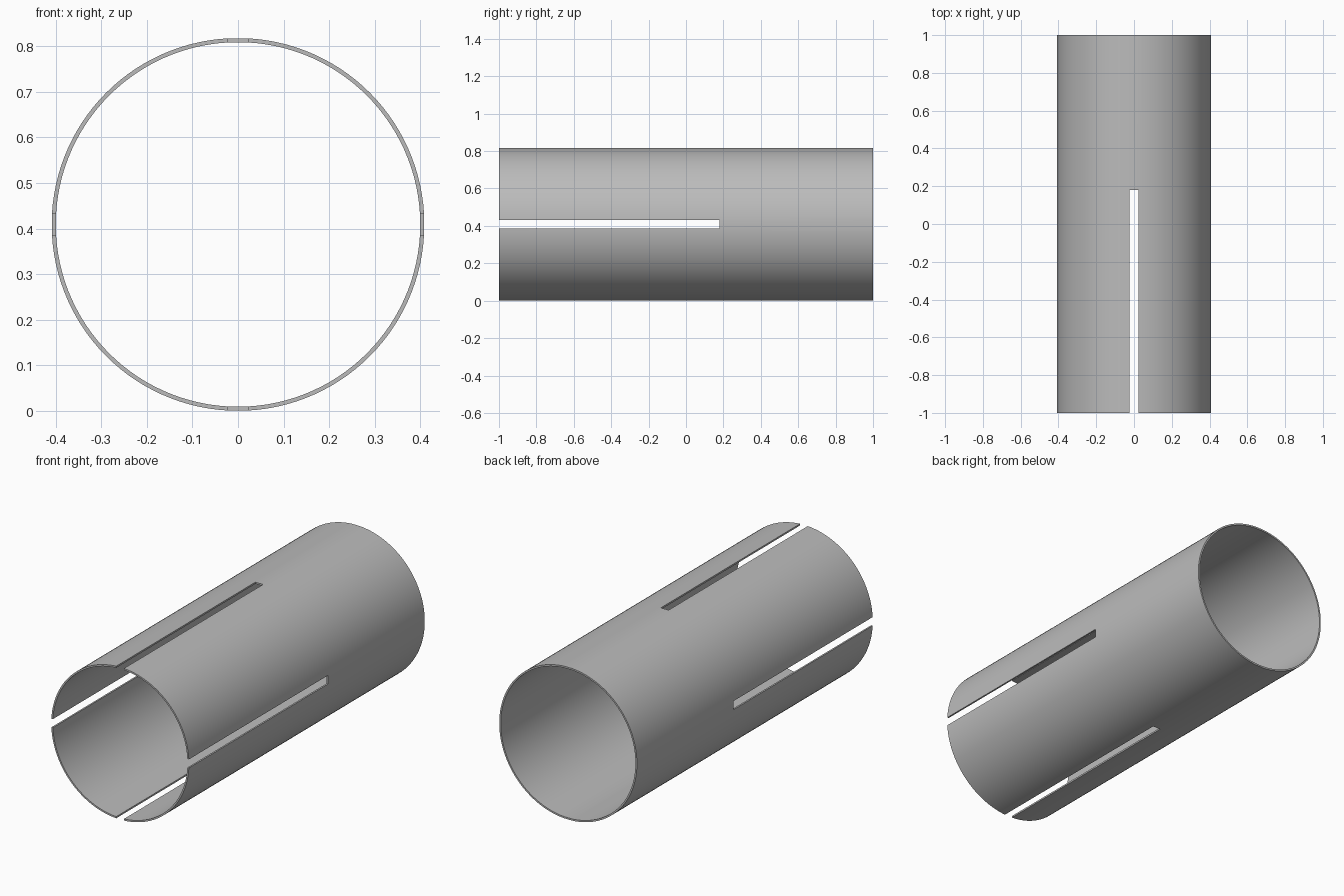
import bpy, bmesh, math

cube = bpy.data.objects.get("Cube")
if cube:
    bpy.data.objects.remove(cube, do_unlink=True)

R_OUT, R_IN = 0.409, 0.400      # tube wall
SLOT_HALF, SLOT_END = 0.023, 0.18
STEPS = 28                      # wall segments between neighbouring slots

metal = bpy.data.materials.new("grey metal")
metal.use_nodes = True
GREY = (0.5, 0.5, 0.5, 1)
metal.diffuse_color = GREY
metal.node_tree.nodes["Principled BSDF"].inputs["Base Color"].default_value = GREY


def ring(bm, radius, y):
    """Circle of points whose slot edges lie exactly on the slot sides."""
    edge = math.asin(SLOT_HALF / radius)
    span = math.pi / 2 - 2 * edge
    verts = []
    for quarter in range(4):
        for i in range(STEPS + 1):
            a = quarter * math.pi / 2 + edge + span * i / STEPS
            verts.append(bm.verts.new((radius * math.cos(a), y, R_OUT + radius * math.sin(a))))
    return verts


bm = bmesh.new()
ys = (-1, SLOT_END, 1)
outer = [ring(bm, R_OUT, y) for y in ys]
inner = [ring(bm, R_IN, y) for y in ys]
count = len(outer[0])


def strip(a, b, i):
    j = (i + 1) % count
    bm.faces.new((a[i], a[j], b[j], b[i]))


for i in range(count):
    in_slot = i % (STEPS + 1) == STEPS
    # solid rear sleeve and its back rim
    strip(outer[1], outer[2], i)
    strip(inner[2], inner[1], i)
    strip(outer[2], inner[2], i)
    if in_slot:
        # closed end and both side walls of a slot
        strip(inner[1], outer[1], i)
        for k in (i, (i + 1) % count):
            bm.faces.new((outer[0][k], outer[1][k], inner[1][k], inner[0][k]))
    else:
        # front finger and its rim
        strip(outer[0], outer[1], i)
        strip(inner[1], inner[0], i)
        strip(inner[0], outer[0], i)

bmesh.ops.recalc_face_normals(bm, faces=bm.faces[:])
mesh = bpy.data.meshes.new("slotted_tube")
bm.to_mesh(mesh)
bm.free()
mesh.materials.append(metal)

tube = bpy.data.objects.new("slotted_tube", mesh)
bpy.context.collection.objects.link(tube)
bpy.context.view_layer.objects.active = tube
tube.select_set(True)
bpy.ops.object.shade_smooth_by_angle(angle=math.radians(30))
